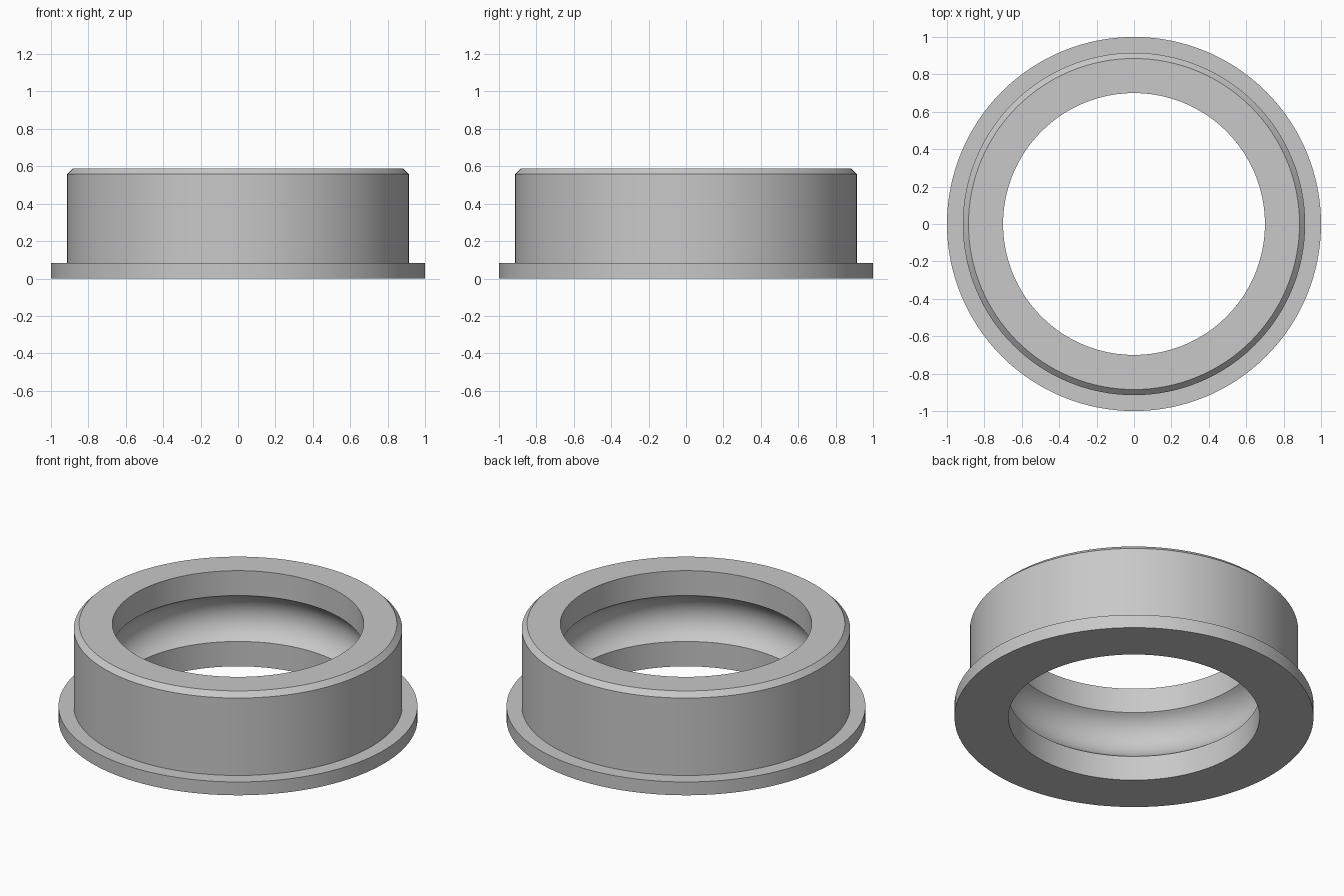
import bpy
import bmesh
import math
from mathutils import Vector

cube = bpy.data.objects.get("Cube")
if cube:
    bpy.data.objects.remove(cube, do_unlink=True)

# Main dimensions
HEIGHT = 0.588
FLANGE_RADIUS, FLANGE_HEIGHT = 1.0, 0.082
BODY_RADIUS, CHAMFER = 0.915, 0.03
BORE_RADIUS = 0.70
GROOVE_HALF, GROOVE_RADIUS = 0.141, 0.165
SEGMENTS, ARC_STEPS = 128, 16


def groove_arc():
    """Ball groove in the bore, from the upper lip down to the lower lip."""
    half_angle = math.asin(GROOVE_HALF / GROOVE_RADIUS)
    centre = BORE_RADIUS - GROOVE_RADIUS * math.cos(half_angle)
    for i in range(ARC_STEPS + 1):
        a = half_angle * (1 - 2 * i / ARC_STEPS)
        yield (centre + GROOVE_RADIUS * math.cos(a),
               HEIGHT / 2 + GROOVE_RADIUS * math.sin(a))


# Closed cross-section: flange, body, chamfer, bore with groove
profile = [
    (BORE_RADIUS, 0),
    (FLANGE_RADIUS, 0),
    (FLANGE_RADIUS, FLANGE_HEIGHT),
    (BODY_RADIUS, FLANGE_HEIGHT),
    (BODY_RADIUS, HEIGHT - CHAMFER),
    (BODY_RADIUS - CHAMFER, HEIGHT),
    (BORE_RADIUS, HEIGHT),
    *groove_arc(),
]

# Revolve the section about the z axis
bm = bmesh.new()
verts = [bm.verts.new((r, 0, z)) for r, z in profile]
edges = [bm.edges.new((v, verts[(i + 1) % len(verts)])) for i, v in enumerate(verts)]
bmesh.ops.spin(bm, geom=verts + edges, cent=Vector(), axis=(0, 0, 1),
               angle=math.tau, steps=SEGMENTS, use_duplicate=False)
bmesh.ops.remove_doubles(bm, verts=bm.verts, dist=0.0001)
bmesh.ops.recalc_face_normals(bm, faces=bm.faces)
mesh = bpy.data.meshes.new("flanged_bearing_ring")
bm.to_mesh(mesh)
bm.free()

ring = bpy.data.objects.new("flanged_bearing_ring", mesh)
bpy.context.collection.objects.link(ring)

# Plain grey metal
grey = bpy.data.materials.new("light_grey")
grey.use_nodes = True
colour = (0.58, 0.58, 0.58, 1)
grey.diffuse_color = colour
grey.node_tree.nodes["Principled BSDF"].inputs["Base Color"].default_value = colour
mesh.materials.append(grey)

# Smooth round walls, crisp rims
bpy.ops.object.select_all(action="DESELECT")
ring.select_set(True)
bpy.context.view_layer.objects.active = ring
bpy.ops.object.shade_smooth_by_angle(angle=math.radians(30))
